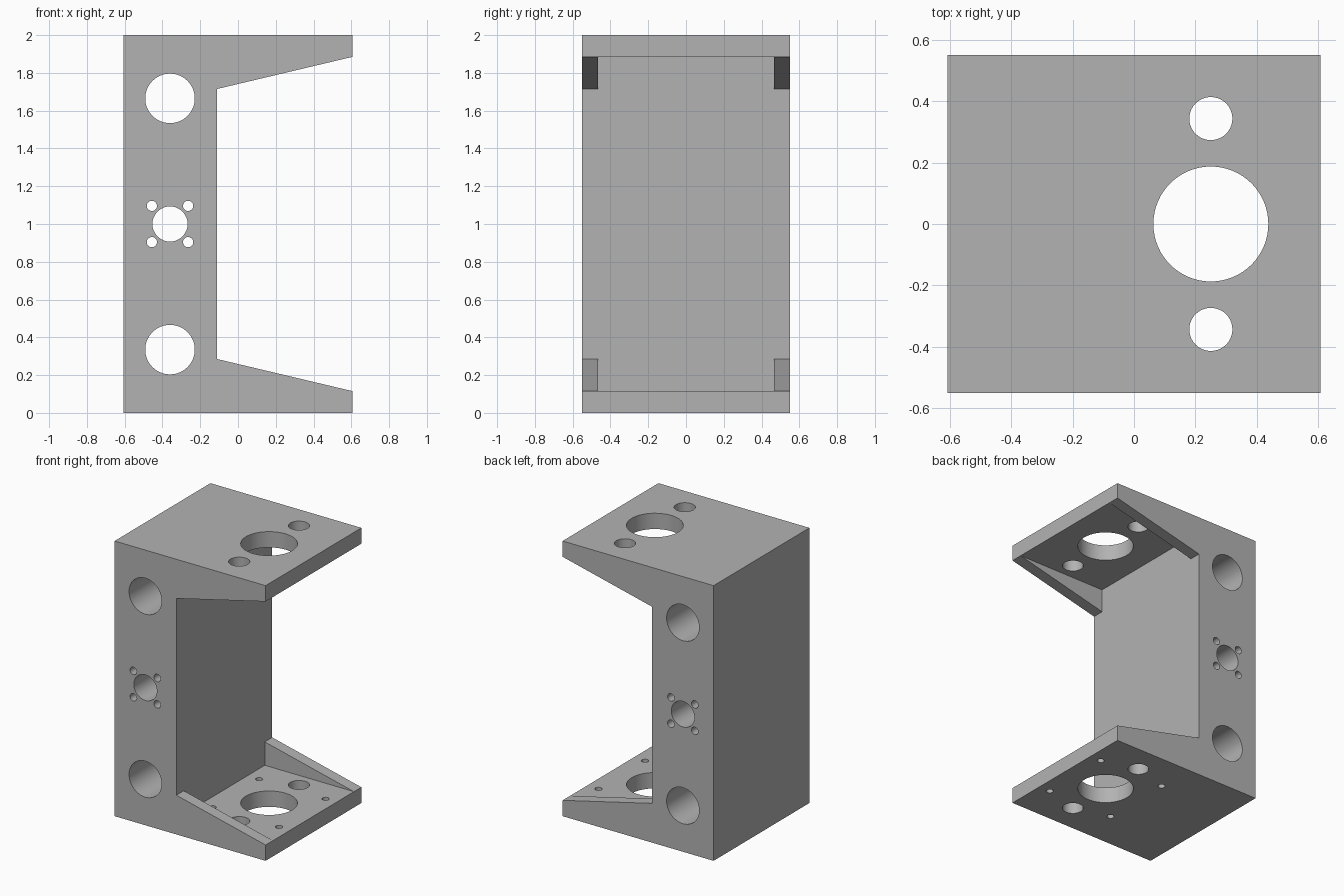
import bpy, bmesh, math
from mathutils import Matrix, Vector

if "Cube" in bpy.data.objects:
    bpy.data.objects.remove(bpy.data.objects["Cube"])

HX, HY = 0.607, 0.55       # half length and half width
WALL_X = -0.11             # inner face of the upright block
PLATE = 0.115              # plate thickness
RIB_TOP = 0.285            # rib height at the block
RIB_Y = 0.465              # inner face of the ribs
BLOCK_X, HOLE_X = -0.36, 0.25

grey = bpy.data.materials.new("light_grey")
grey.diffuse_color = (0.45, 0.45, 0.45, 1)
grey.use_nodes = True
grey.node_tree.nodes["Principled BSDF"].inputs["Base Color"].default_value = grey.diffuse_color


def new_object(name, bm):
    bmesh.ops.recalc_face_normals(bm, faces=bm.faces)
    mesh = bpy.data.meshes.new(name)
    bm.to_mesh(mesh)
    bm.free()
    ob = bpy.data.objects.new(name, mesh)
    bpy.context.collection.objects.link(ob)
    return ob


def extrude_profile(name, points, half_width):
    """Side profile in x, z extruded along y."""
    bm = bmesh.new()
    face = bm.faces.new([bm.verts.new((x, -half_width, z)) for x, z in points])
    ext = bmesh.ops.extrude_face_region(bm, geom=[face])
    moved = [v for v in ext["geom"] if isinstance(v, bmesh.types.BMVert)]
    bmesh.ops.translate(bm, verts=moved, vec=(0, 2 * half_width, 0))
    return new_object(name, bm)


def add_drill(bm, centre, radius, depth, along_y=False):
    mat = Matrix.Translation(Vector(centre))
    if along_y:
        mat = mat @ Matrix.Rotation(math.pi / 2, 4, 'X')
    bmesh.ops.create_cone(bm, cap_ends=True, segments=64, radius1=radius,
                          radius2=radius, depth=depth, matrix=mat)


# bracket body: upright block with two tapering arms
body = extrude_profile("bracket", [
    (-HX, 0), (HX, 0), (HX, PLATE), (WALL_X, RIB_TOP),
    (WALL_X, 2 - RIB_TOP), (HX, 2 - PLATE), (HX, 2), (-HX, 2)], HY)
body.data.materials.append(grey)

# pocket between the ribs, leaving thin plates
pocket = extrude_profile("pocket_cutter", [
    (WALL_X, PLATE), (HX + 0.1, PLATE), (HX + 0.1, 2 - PLATE), (WALL_X, 2 - PLATE)], RIB_Y)

# holes through the upright block
bm = bmesh.new()
for z, r in ((0.335, 0.131), (1.0, 0.093), (1.665, 0.131)):
    add_drill(bm, (BLOCK_X, 0, z), r, 1.4, True)
for sx in (-1, 1):
    for sz in (-1, 1):
        add_drill(bm, (BLOCK_X + sx * 0.096, 0, 1 + sz * 0.096), 0.027, 1.4, True)

# holes through both plates
for z in (0, 2):
    add_drill(bm, (HOLE_X, 0, z), 0.187, 0.5)
    for sy in (-1, 1):
        add_drill(bm, (HOLE_X, sy * 0.343, z), 0.07, 0.5)

# screw holes in the lower plate
for sx in (-1, 1):
    for sy in (-1, 1):
        add_drill(bm, (HOLE_X + sx * 0.267, sy * 0.267, 0), 0.024, 0.5)
drills = new_object("drill_cutter", bm)

# cut the body and remove the cutters
bpy.context.view_layer.objects.active = body
body.select_set(True)
for cutter in (pocket, drills):
    cutter.hide_render = True
    mod = body.modifiers.new("cut", 'BOOLEAN')
    mod.operation = 'DIFFERENCE'
    mod.solver = 'EXACT'
    mod.object = cutter
    bpy.ops.object.modifier_apply(modifier=mod.name)
    bpy.data.objects.remove(cutter)

bpy.ops.object.shade_smooth_by_angle(angle=math.radians(30))
